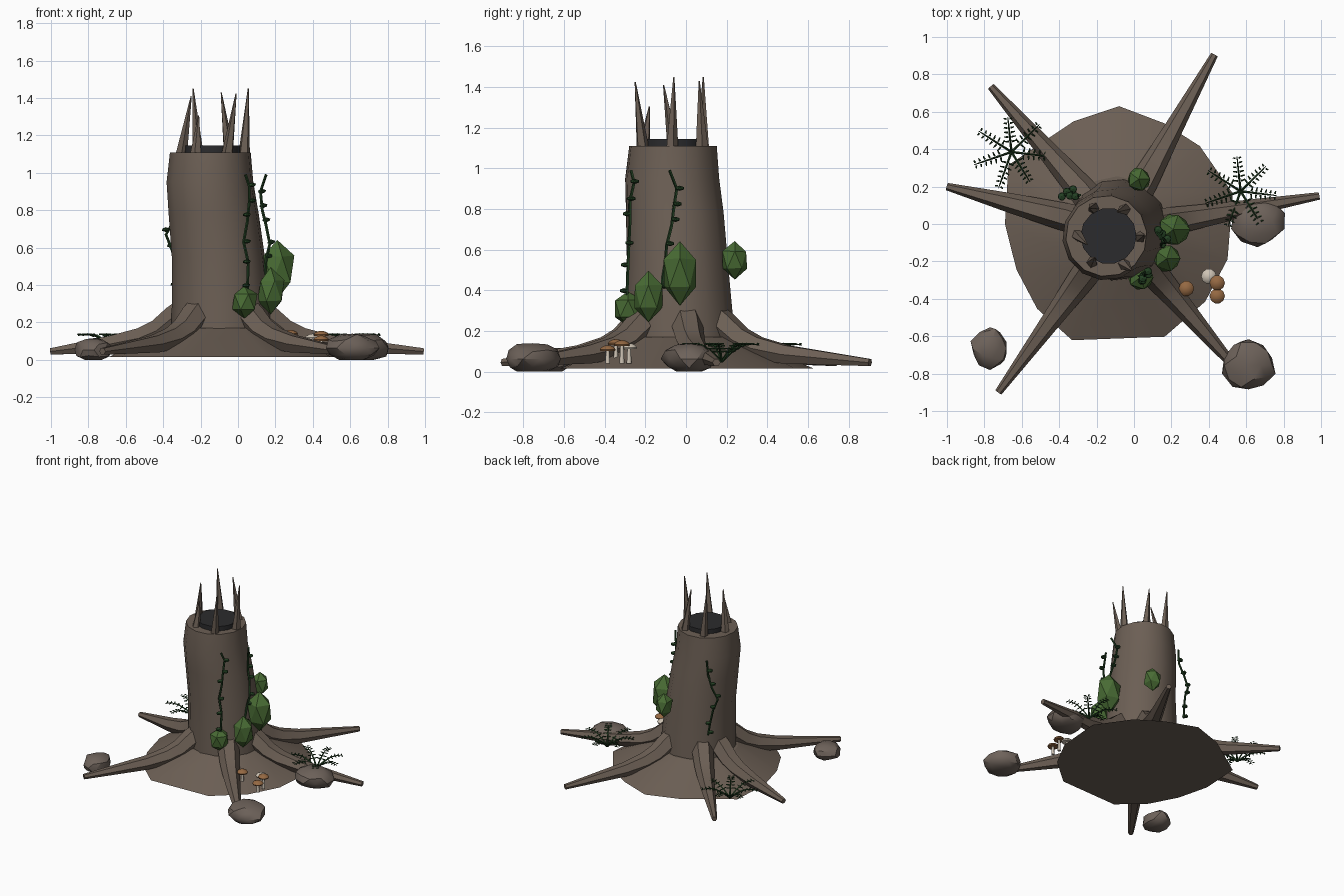
import bpy, bmesh, random
from math import cos, sin, pi, radians, hypot
from mathutils import Vector, Matrix

random.seed(4)
if "Cube" in bpy.data.objects:
    bpy.data.objects.remove(bpy.data.objects["Cube"])


def material(name, rgb):
    m = bpy.data.materials.new(name)
    m.use_nodes = True
    m.diffuse_color = (*rgb, 1)
    bsdf = next(n for n in m.node_tree.nodes if n.type == 'BSDF_PRINCIPLED')
    bsdf.inputs["Base Color"].default_value = (*rgb, 1)
    bsdf.inputs["Roughness"].default_value = 0.9
    return m


BARK = material("bark", (0.15, 0.115, 0.09))
HOLLOW = material("dark hollow", (0.024, 0.024, 0.026))
STONE = material("stone", (0.155, 0.123, 0.103))
LEAF = material("leaf green", (0.065, 0.147, 0.034))
VINE = material("dark vine green", (0.016, 0.05, 0.016))
TAN = material("tan cap", (0.30, 0.14, 0.055))
CREAM = material("cream", (0.62, 0.55, 0.46))


def finish(name, bm, mat, smooth=None):
    """Turn a bmesh into a named object, optionally smooth by angle."""
    bmesh.ops.recalc_face_normals(bm, faces=bm.faces)
    me = bpy.data.meshes.new(name)
    bm.to_mesh(me)
    bm.free()
    me.materials.append(mat)
    ob = bpy.data.objects.new(name, me)
    bpy.context.collection.objects.link(ob)
    if smooth:
        bpy.ops.object.select_all(action='DESELECT')
        ob.select_set(True)
        bpy.context.view_layer.objects.active = ob
        bpy.ops.object.shade_smooth_by_angle(angle=radians(smooth))
    return ob


def loft(bm, rings):
    """Skin a list of closed rings of points and cap both ends."""
    loops = [[bm.verts.new(p) for p in ring] for ring in rings]
    n = len(loops[0])
    for a, b in zip(loops, loops[1:]):
        for i in range(n):
            j = (i + 1) % n
            bm.faces.new((a[i], a[j], b[j], b[i]))
    bm.faces.new(loops[0])
    bm.faces.new(loops[-1])


def circle(cx, cy, z, r, n, phase=0):
    return [Vector((cx + r * cos(phase + 2 * pi * i / n),
                    cy + r * sin(phase + 2 * pi * i / n), z)) for i in range(n)]


def tube(bm, path, radii, sides, ref):
    """Tapered tube along a path; ref fixes its roll."""
    path = [Vector(p) for p in path]
    rings = []
    for k, p in enumerate(path):
        t = (path[min(k + 1, len(path) - 1)] - path[max(k - 1, 0)]).normalized()
        u = t.cross(Vector(ref)).normalized()
        v = u.cross(t)
        rings.append([p + radii[k] * (u * cos(2 * pi * i / sides) + v * sin(2 * pi * i / sides))
                      for i in range(sides)])
    loft(bm, rings)


def blob(bm, centre, size, level, jitter=0.0):
    """Jittered icosphere scaled to size."""
    mat = Matrix.Translation(centre) @ Matrix.Diagonal((*size, 1))
    made = bmesh.ops.create_icosphere(bm, subdivisions=level, radius=1)["verts"]
    for v in made:
        v.co = mat @ (v.co * (1 + random.uniform(-jitter, jitter)))
    return made


# Earth mound: uneven skirt rising to the trunk
bm = bmesh.new()
outline = [(15, .63), (44, .60), (66, .59), (90, .63), (114, .60), (152, .67), (180, .61),
           (204, .60), (226, .63), (248, .67), (292, .65), (318, .62), (342, .61)]
skirt = [(-.08 + r * cos(radians(a)), r * sin(radians(a)), .015) for a, r in outline]
crown = [(-.09 + .285 * cos(radians(a)), -.03 + .285 * sin(radians(a)), .17) for a, r in outline]
loft(bm, [skirt, crown])
finish("earth_mound", bm, BARK, 20)

# Trunk: leaning, slightly bulging shaft
bm = bmesh.new()
shaft = [(.10, -.085, -.03, .275), (.30, -.09, -.035, .265), (.55, -.105, -.043, .25),
         (.78, -.13, -.055, .242), (.95, -.15, -.068, .233), (1.11, -.148, -.064, .217)]
loft(bm, [circle(x, y, z, r, 14, .1) for z, x, y, r in shaft])
finish("trunk", bm, BARK, 35)

bm = bmesh.new()
loft(bm, [circle(-.136, -.064, z, .15, 14) for z in (1.05, 1.145)])
finish("hollow_core", bm, HOLLOW, 35)

# Splinters around the broken rim, given by their tips
tips = [(.055, -.06, 1.45), (-.09, .065, 1.43), (-.24, .085, 1.45),
        (-.25, -.11, 1.41), (-.21, -.18, 1.305), (-.01, -.25, 1.425)]
for i, tip in enumerate(tips):
    bm = bmesh.new()
    a = radians(60 * i - 2)
    base = (-.136 + .168 * cos(a), -.064 + .168 * sin(a), 1.09)
    tube(bm, [base, tip], [.033, .003], 5, (cos(a), sin(a), 0))
    finish(f"splinter_{i + 1}", bm, BARK)

# Roots sweeping out from the trunk to their tips
hub = Vector((-.09, -.035, 0))
for i, (x, y) in enumerate([(.99, .15), (.43, .905), (-.765, .735), (-1, .2), (-.725, -.9), (.56, -.79)]):
    bm = bmesh.new()
    tip = Vector((x, y, 0))
    out = (tip - hub).normalized()
    reach = (tip - hub).length
    stations = [(.17, .29), (.25, .225), (.34, .155), (.44, .115), (.60, .085), (reach, .045)]
    path = [hub + out * d + Vector((0, 0, z)) for d, z in stations]
    tube(bm, path, [.07, .078, .072, .064, .052, .02], 6, (0, 0, 1))
    finish(f"root_{i + 1}", bm, BARK, 25)

# Boulders, flattened underneath
for i, (x, y, rx, ry, h) in enumerate([(.66, .015, .145, .13, .14), (.612, -.755, .142, .14, .14),
                                       (-.77, -.665, .10, .112, .12)]):
    bm = bmesh.new()
    for v in blob(bm, (x, y, h * .45), (rx, ry, h * .57), 2, .09):
        v.co.z = min(max(v.co.z, 0), h)
    finish(f"boulder_{i + 1}", bm, STONE, 28)

# Leaf clumps clinging to the trunk
for i, (x, y, z, r, h) in enumerate([(.21, -.03, .485, .097, .155), (.175, -.185, .37, .078, .12),
                                     (.035, -.285, .31, .073, .09), (.025, .24, .55, .068, .092)]):
    bm = bmesh.new()
    blob(bm, (x, y, z), (r, r, h), 1, .06)
    finish(f"leaf_clump_{i + 1}", bm, LEAF)

# Climbing vines with small leaves
vines = [
    [(.04, -.27, .99), (.06, -.255, .93), (.06, -.275, .84), (.05, -.275, .74), (.03, -.28, .63),
     (.055, -.285, .52), (.05, -.29, .37)],
    [(.15, -.08, .99), (.12, -.045, .90), (.13, -.06, .80), (.15, -.07, .72), (.17, -.095, .62),
     (.15, -.10, .54), (.14, -.12, .42)],
    [(-.29, .155, .95), (-.30, .15, .84), (-.34, .16, .75), (-.385, .15, .67), (-.35, .16, .58),
     (-.33, .17, .47), (-.32, .18, .38)],
]
for i, path in enumerate(vines):
    bm = bmesh.new()
    tube(bm, path, [.008] * len(path), 5, (1, 0, 0))
    for p, q in zip(path, path[1:]):
        mid = Vector(p).lerp(Vector(q), random.uniform(.6, 1))
        away = (mid - Vector((-.12, -.05, mid.z))).normalized()
        turn = Vector((-away.y, away.x, 0)) * random.choice((-.015, .015))
        blob(bm, mid + away * .008 + turn, (.024, .024, .013), 1)
    finish(f"vine_{i + 1}", bm, VINE)

# Ferns: arching fronds with paired leaflets
for i, (x, y) in enumerate([(.57, .175), (-.655, .385)]):
    bm = bmesh.new()
    for k in range(7):
        a = radians(96 + 360 * k / 7)
        out, side = Vector((cos(a), sin(a), 0)), Vector((-sin(a), cos(a), 0))
        reach = random.uniform(.185, .215)
        root = Vector((x, y, 0))
        arch = [root + out * reach * s + Vector((0, 0, z))
                for s, z in ((0, .05), (.25, .095), (.55, .13), (.8, .137), (1, .13))]
        tube(bm, arch, [.007, .006, .005, .004, .002], 4, side)
        for j in range(6):
            s = .3 + .13 * j
            z = .10 + .037 * min(1, (s - .3) / .35)
            for sign in (-1, 1):
                p = root + out * reach * s + Vector((0, 0, z))
                wide = .034 * (1.15 - .5 * s)
                tube(bm, [p + side * sign * .008, p + side * sign * wide + out * .004],
                     [.0055, .003], 4, (0, 0, 1))
    finish(f"fern_{i + 1}", bm, VINE)

# Mushrooms: thin stem and domed cap
for i, (x, y, z, cap) in enumerate([(.28, -.345, .14, TAN), (.40, -.28, .12, CREAM),
                                    (.445, -.315, .135, TAN), (.445, -.385, .11, TAN)]):
    bm = bmesh.new()
    loft(bm, [circle(x, y, h, r, 8) for h, r in ((.04, .012), (z, .009))])
    finish(f"mushroom_stem_{i + 1}", bm, CREAM, 50)
    bm = bmesh.new()
    dome = ((-.008, .038), (0, .041), (.010, .033), (.018, .016), (.020, .004))
    loft(bm, [circle(x, y, z + h, r, 10) for h, r in dome])
    finish(f"mushroom_cap_{i + 1}", bm, cap, 40)
